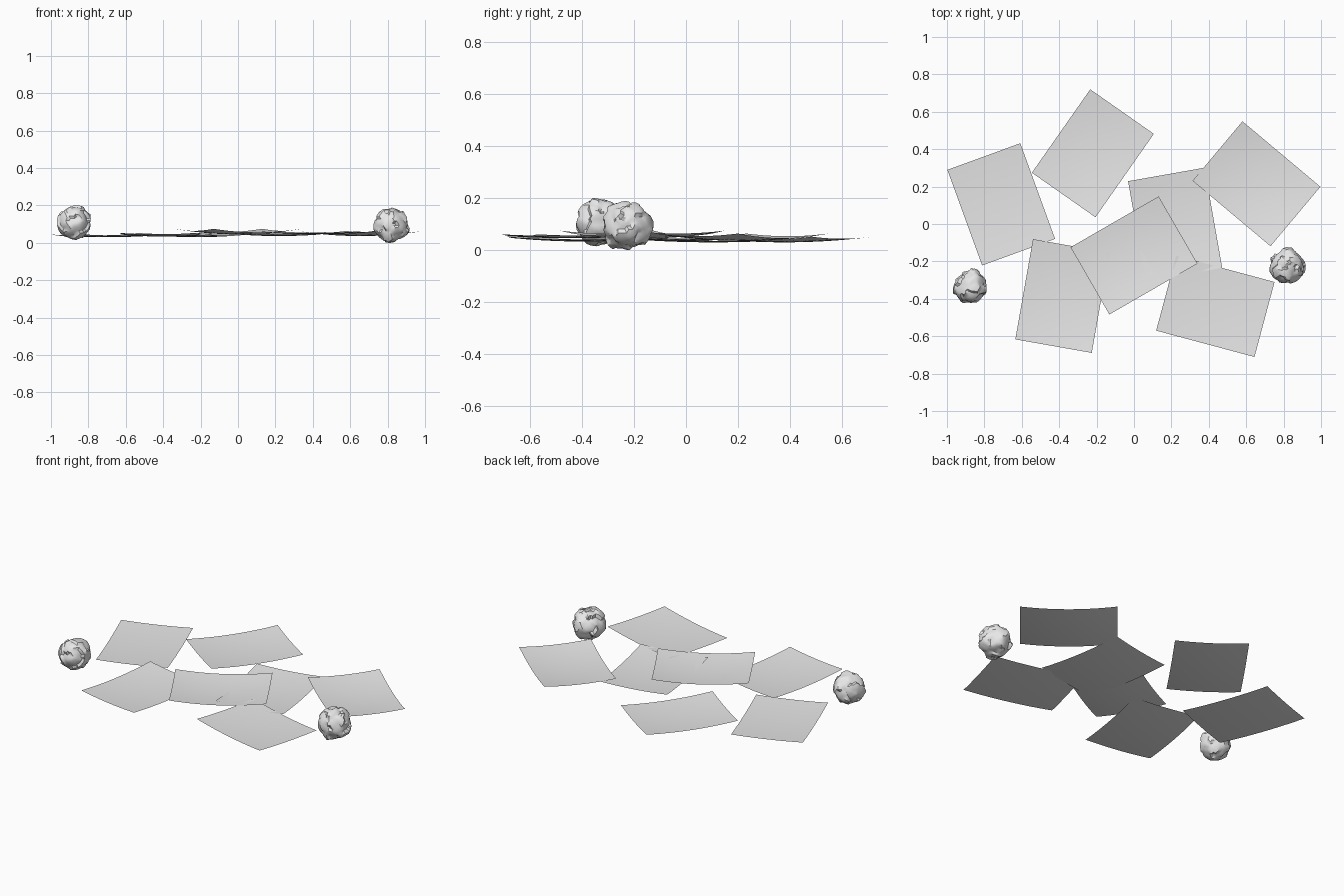
import bpy, bmesh, math, random
from mathutils import Vector, Matrix

if "Cube" in bpy.data.objects:
    bpy.data.objects.remove(bpy.data.objects["Cube"])

paper = bpy.data.materials.new("paper_grey")
paper.diffuse_color = (0.8, 0.8, 0.8, 1)
paper.use_nodes = True
paper.node_tree.nodes["Principled BSDF"].inputs["Base Color"].default_value = paper.diffuse_color

HALF_L, HALF_W = 0.272, 0.2075


def finish(bm, name, angle):
    mesh = bpy.data.meshes.new(name)
    bm.to_mesh(mesh)
    bm.free()
    mesh.materials.append(paper)
    ob = bpy.data.objects.new(name, mesh)
    bpy.context.collection.objects.link(ob)
    bpy.ops.object.select_all(action='DESELECT')
    ob.select_set(True)
    bpy.context.view_layer.objects.active = ob
    bpy.ops.object.shade_smooth_by_angle(angle=math.radians(angle))
    return ob


# Loose sheet with all four corners curling gently upwards
def sheet(name, x, y, turn, base, rise):
    bm = bmesh.new()
    bmesh.ops.create_grid(bm, x_segments=12, y_segments=10, size=1)
    k = rise / (HALF_L ** 2 + HALF_W ** 2)
    for v in bm.verts:
        u, w = v.co.x * HALF_L, v.co.y * HALF_W
        v.co = (u, w, base + k * (u * u + w * w))
    bm.transform(Matrix.Translation((x, y, 0)) @ Matrix.Rotation(math.radians(turn), 4, 'Z'))
    finish(bm, name, 40)


# Crumpled ball: a sphere broken into tilted patches with steps between them
def ball(name, centre, low, size, seed):
    rng = random.Random(seed)
    patches = []
    for i in range(34):
        h = 1 - 2 * (i + 0.5) / 34
        a = i * 2.39996 + rng.uniform(-0.25, 0.25)
        s = math.sqrt(1 - h * h)
        n = Vector((s * math.cos(a), s * math.sin(a), h))
        n += Vector([rng.uniform(-0.12, 0.12) for _ in range(3)])
        tilt = Vector([rng.uniform(-0.25, 0.25) for _ in range(3)])
        patches.append((n.normalized(), tilt, rng.uniform(0.87, 1.0)))
    bm = bmesh.new()
    bmesh.ops.create_icosphere(bm, subdivisions=4, radius=1)
    for v in bm.verts:
        d = v.co.normalized()
        n, tilt, r = max(patches, key=lambda p: p[0].dot(d))
        v.co = d * (r + tilt.dot(d - n))
    zs = [v.co.z for v in bm.verts]
    xs = [v.co.x for v in bm.verts]
    f = size / max(max(zs) - min(zs), max(xs) - min(xs))
    for v in bm.verts:
        v.co *= f
    bm.transform(Matrix.Translation((centre[0], centre[1], low - min(zs) * f)))
    finish(bm, name, 35)


# Scattered sheets: centre, direction of the long side, height, curl
sheet("left_sheet", -0.71, 0.105, 110, 0.030, 0.014)
sheet("back_sheet", -0.22, 0.378, 55, 0.030, 0.022)
sheet("right_sheet", 0.655, 0.215, -40, 0.036, 0.028)
sheet("middle_sheet", 0.22, -0.003, 100, 0.036, 0.021)
sheet("front_left_sheet", -0.383, -0.385, 80, 0.033, 0.020)
sheet("front_right_sheet", 0.435, -0.44, -15, 0.046, 0.015)
sheet("top_sheet", 0.0, -0.168, 30, 0.045, 0.030)

# Crumpled paper balls
ball("left_paper_ball", (-0.873, -0.335), 0.015, 0.185, 3)
ball("right_paper_ball", (0.82, -0.228), 0.0, 0.195, 8)
